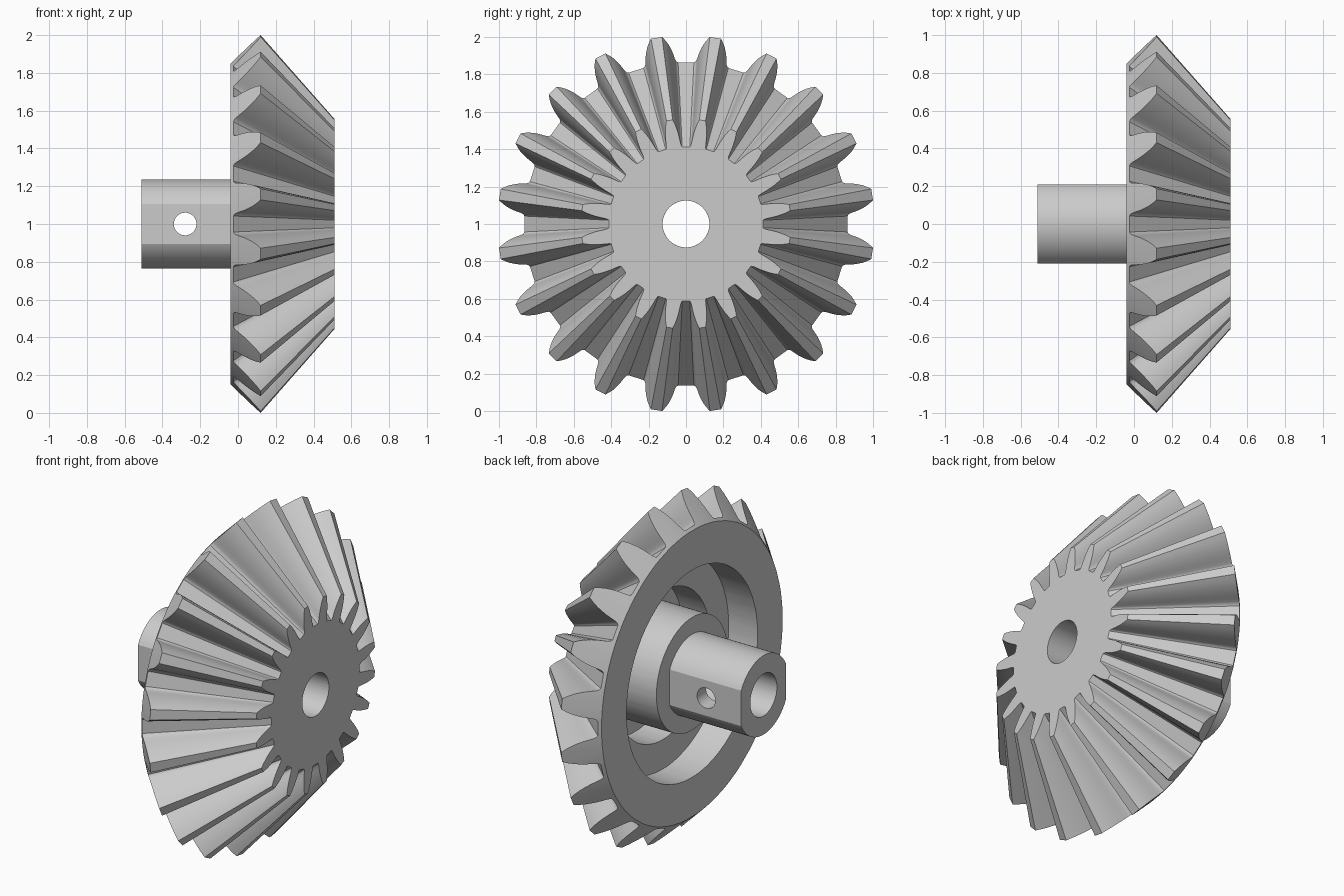
import bpy
import bmesh
from math import radians, sin, cos
from mathutils import Matrix, Vector

if "Cube" in bpy.data.objects:
    bpy.data.objects.remove(bpy.data.objects["Cube"])

TEETH = 20
APEX = 1.0            # where the cone of the teeth closes
FRONT, BACK, END = 0.51, -0.04, -0.51
BORE = 0.125
CENTRE = Vector((0, 0, 1))

steel = bpy.data.materials.new("grey steel")
steel.use_nodes = True
steel.diffuse_color = (0.6, 0.6, 0.6, 1)
steel.node_tree.nodes["Principled BSDF"].inputs["Base Color"].default_value = (0.6, 0.6, 0.6, 1)


def add_object(name, bm):
    bmesh.ops.recalc_face_normals(bm, faces=bm.faces)
    mesh = bpy.data.meshes.new(name)
    bm.to_mesh(mesh)
    bm.free()
    ob = bpy.data.objects.new(name, mesh)
    bpy.context.collection.objects.link(ob)
    mesh.materials.append(steel)
    return ob


def cylinder(name, axis, radius, length, centre):
    bm = bmesh.new()
    turn = Vector((0, 0, 1)).rotation_difference(Vector(axis)).to_matrix().to_4x4()
    bmesh.ops.create_cone(bm, cap_ends=True, segments=96, radius1=radius, radius2=radius,
                          depth=length, matrix=Matrix.Translation(centre) @ turn)
    return add_object(name, bm)


def box(name, size, centre):
    bm = bmesh.new()
    bmesh.ops.create_cube(bm, size=1, matrix=Matrix.Translation(centre) @ Matrix.Diagonal((*size, 1)))
    return add_object(name, bm)


def cut(target, tool, operation):
    mod = target.modifiers.new(tool.name, "BOOLEAN")
    mod.operation, mod.object, mod.solver = operation, tool, "EXACT"
    bpy.context.view_layer.objects.active = target
    bpy.ops.object.modifier_apply(modifier=mod.name)
    bpy.data.objects.remove(tool)


def smooth(ob):
    bpy.ops.object.select_all(action="DESELECT")
    ob.select_set(True)
    bpy.context.view_layer.objects.active = ob
    bpy.ops.object.shade_smooth_by_angle(angle=radians(28))


# Half tooth: (angle from tooth centre in degrees, height from root to tip)
half = [(1.7, 1), (2.65, 0.85), (3.4, 0.7), (4.0, 0.55), (4.5, 0.4),
        (4.9, 0.24), (5.25, 0.11), (5.6, 0.04), (6.2, 0)]
profile = [(-a, t) for a, t in reversed(half)] + half
columns = [(radians(360 / TEETH * (i + 0.5) + a), t) for i in range(TEETH) for a, t in profile]


def back_point(t):
    return -0.025 + 0.145 * t, 0.865 + 0.143 * t


def front_point(t):
    x, r = back_point(t)
    return FRONT, r * (APEX - FRONT) / (APEX - x)


# Bevel gear: rings lofted from the bore, over the teeth, and through the stepped recess
rings = [lambda t, p=p: p for p in [
    (BACK, BORE), (BACK, 0.335), (0.33, 0.335), (0.33, 0.44), (0.15, 0.44),
    (0.15, 0.615), (BACK, 0.615), (BACK, 0.85)]]
rings += [back_point, front_point, lambda t: (FRONT, BORE)]

bm = bmesh.new()
loops = []
for ring in rings:
    loop = []
    for angle, t in columns:
        x, r = ring(t)
        loop.append(bm.verts.new(CENTRE + Vector((x, r * cos(angle), r * sin(angle)))))
    loops.append(loop)
for k, a in enumerate(loops):
    b = loops[(k + 1) % len(loops)]
    for i in range(len(a)):
        j = (i + 1) % len(a)
        bm.faces.new((a[i], a[j], b[j], b[i]))
smooth(add_object("bevel_gear", bm))

# Shaft with two flats, a bore and a cross hole
length = BACK - END
middle = CENTRE + Vector(((BACK + END) / 2, 0, 0))
shaft = cylinder("shaft", (1, 0, 0), 0.235, length, middle)
cut(shaft, box("flats", (1, 0.42, 1), middle), "INTERSECT")
cut(shaft, cylinder("bore", (1, 0, 0), BORE, 1, middle), "DIFFERENCE")
cut(shaft, cylinder("cross_hole", (0, 1, 0), 0.06, 1, CENTRE + Vector((-0.28, 0, 0))), "DIFFERENCE")
smooth(shaft)
